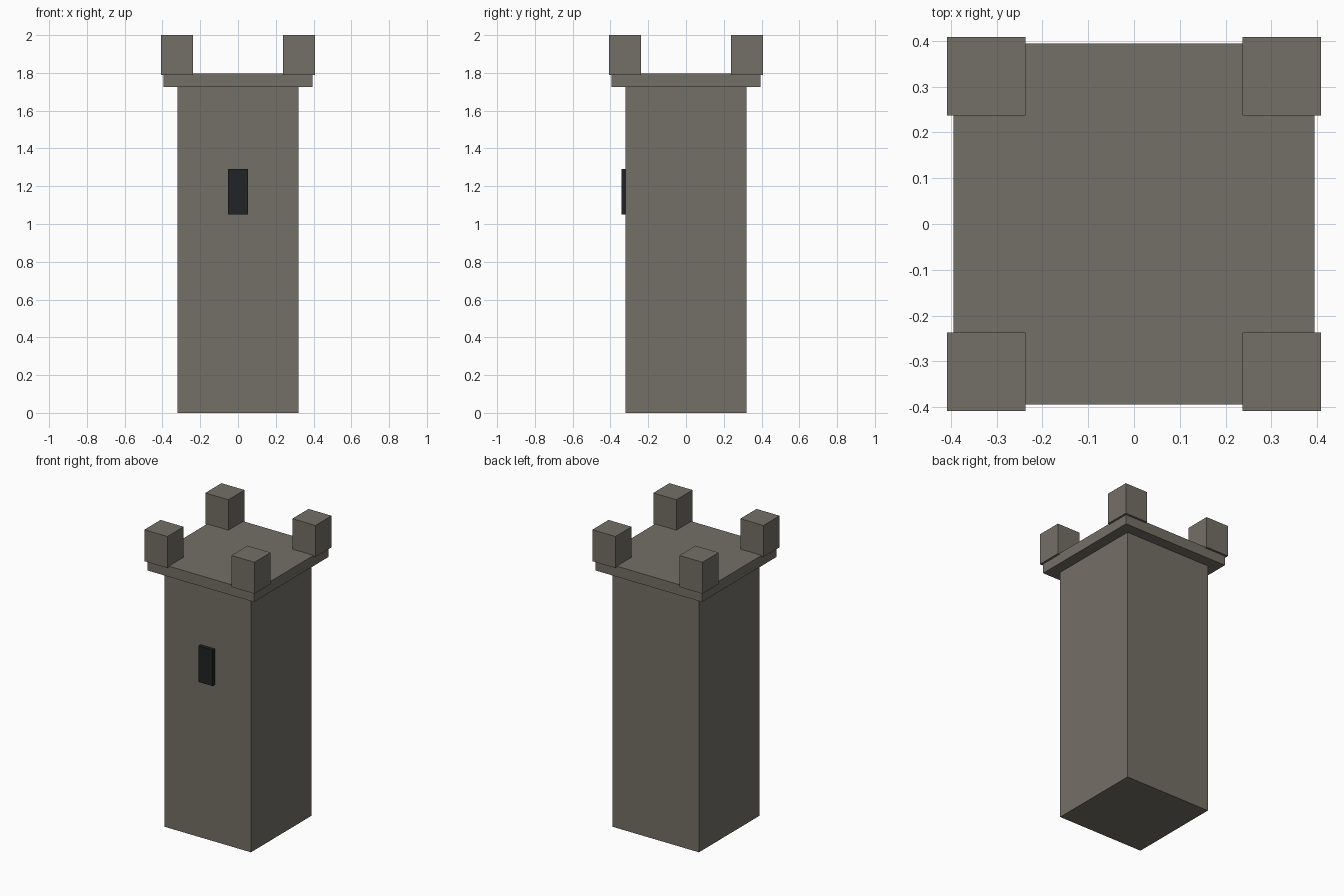
import bpy

cube = bpy.data.objects.get("Cube")
if cube:
    bpy.data.objects.remove(cube, do_unlink=True)


def material(name, rgb):
    mat = bpy.data.materials.new(name)
    mat.use_nodes = True
    color = (*rgb, 1.0)
    mat.diffuse_color = color
    mat.node_tree.nodes["Principled BSDF"].inputs["Base Color"].default_value = color
    return mat


def box(name, low, high, mat):
    """Axis-aligned box between two opposite corners."""
    center = [(a + b) / 2 for a, b in zip(low, high)]
    bpy.ops.mesh.primitive_cube_add(size=1, location=center)
    obj = bpy.context.object
    obj.name = name
    obj.scale = [b - a for a, b in zip(low, high)]
    bpy.ops.object.transform_apply(location=False, rotation=False, scale=True)
    obj.data.materials.append(mat)
    return obj


stone = material("warm grey stone", (0.175, 0.162, 0.135))
dark = material("dark window", (0.015, 0.017, 0.018))

# Tower shaft and overhanging roof slab
box("tower_shaft", (-0.32, -0.32, 0), (0.32, 0.32, 1.74), stone)
box("roof_slab", (-0.394, -0.394, 1.725), (0.394, 0.394, 1.796), stone)

# Narrow window standing slightly proud of the front wall
box("front_window", (-0.052, -0.342, 1.05), (0.052, -0.30, 1.292), dark)

# Corner battlements, overhanging the slab a little
inner, outer = 0.237, 0.408
for side_x, x in (("right", -1), ("left", 1)):
    for side_y, y in (("front", -1), ("back", 1)):
        xs = sorted((x * inner, x * outer))
        ys = sorted((y * inner, y * outer))
        box(f"battlement_{side_y}_{side_x}",
            (xs[0], ys[0], 1.789), (xs[1], ys[1], 2.0), stone)
